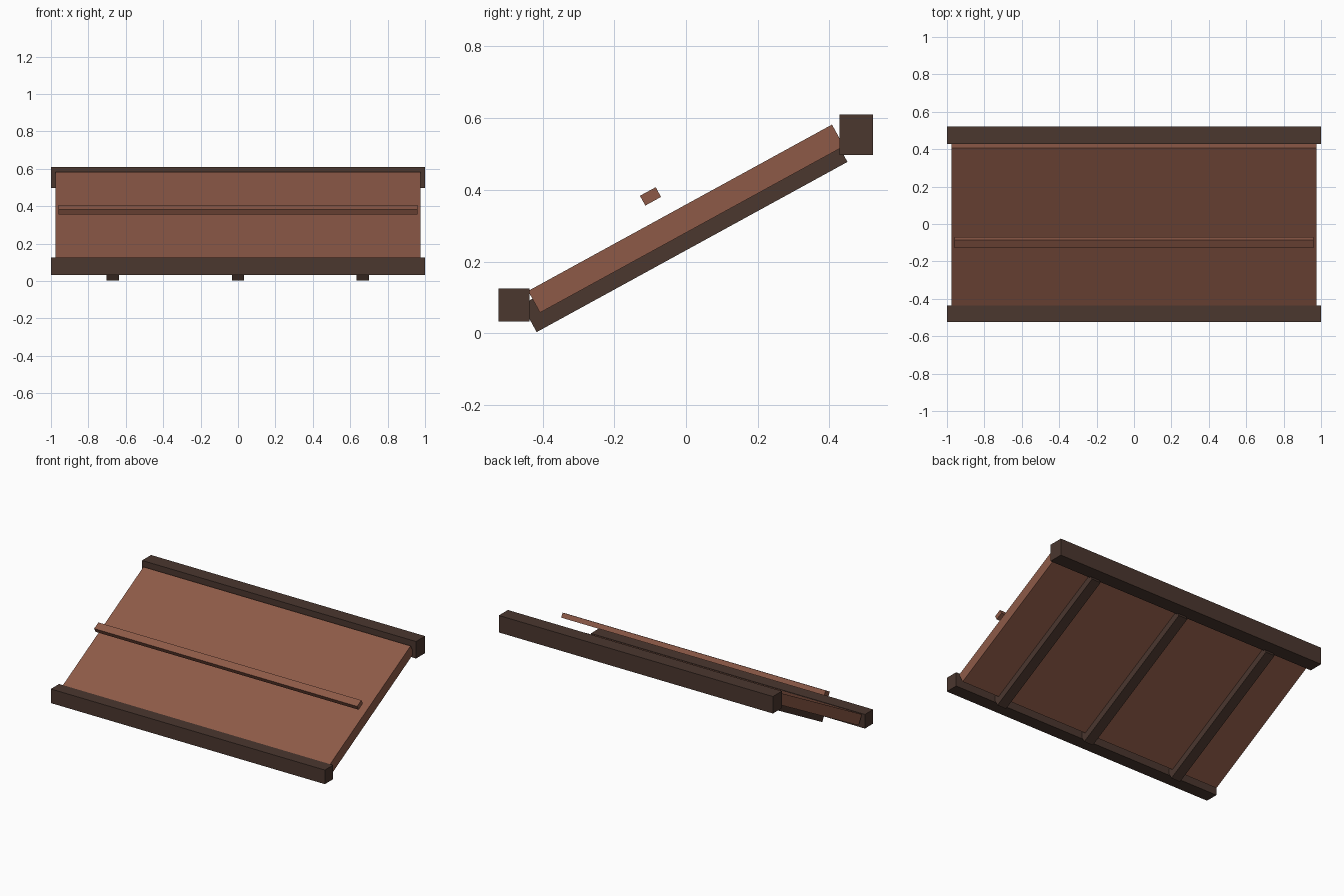
import bpy
import math

cube = bpy.data.objects.get("Cube")
if cube:
    bpy.data.objects.remove(cube, do_unlink=True)


def make_material(name, rgb):
    mat = bpy.data.materials.new(name)
    mat.use_nodes = True
    colour = (*rgb, 1.0)
    mat.diffuse_color = colour
    mat.node_tree.nodes["Principled BSDF"].inputs["Base Color"].default_value = colour
    return mat


dark_wood = make_material("dark wood", (0.07, 0.038, 0.028))
red_clay = make_material("red brown clay", (0.267, 0.102, 0.064))
PITCH = math.radians(28.7)


def box(name, centre, size, mat, tilt=0.0):
    bpy.ops.mesh.primitive_cube_add(size=1, location=centre, rotation=(tilt, 0, 0))
    obj = bpy.context.object
    obj.name = name
    obj.scale = size
    obj.data.materials.append(mat)
    return obj


# Horizontal beams along the low and high edges
box("eave_beam", (0, -0.48, 0.079), (2.0, 0.086, 0.093), dark_wood)
box("ridge_beam", (0, 0.475, 0.554), (2.0, 0.094, 0.112), dark_wood)

# Sloping roof panel
box("roof_panel", (0, 0, 0.32), (1.95, 0.966, 0.069), red_clay, PITCH)

# Rafters partly let into the underside of the panel
for side, x in (("right", -0.67), ("middle", 0), ("left", 0.667)):
    box(f"{side}_rafter", (x, -0.004, 0.279), (0.066, 0.988, 0.087), dark_wood, PITCH)

# Raised batten above the panel
box("batten", (0, -0.099, 0.382), (1.92, 0.05, 0.031), red_clay, PITCH)
